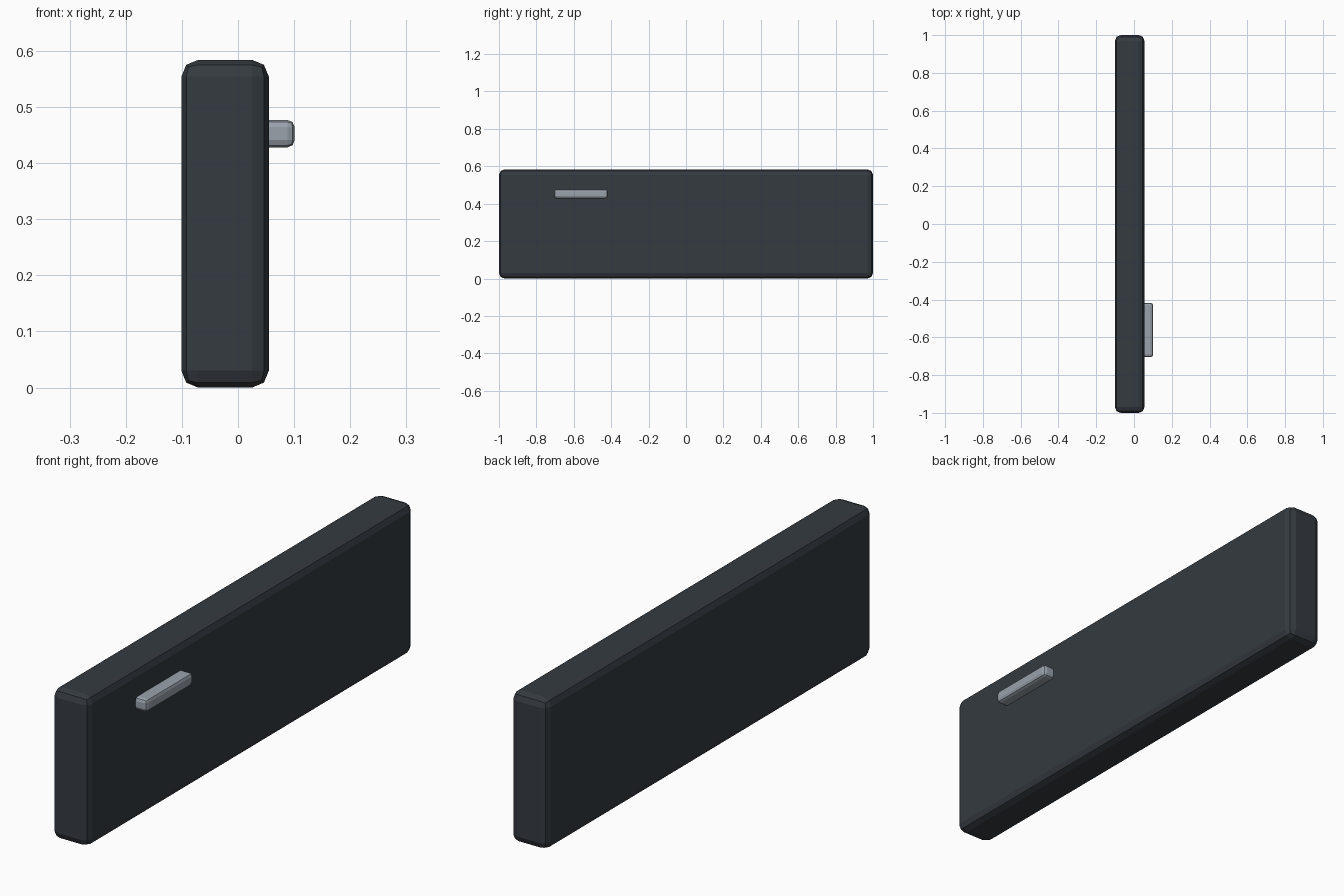
import bpy

if "Cube" in bpy.data.objects:
    bpy.data.objects.remove(bpy.data.objects["Cube"])


def material(name, rgb):
    mat = bpy.data.materials.new(name)
    mat.diffuse_color = (*rgb, 1)
    mat.use_nodes = True
    mat.node_tree.nodes["Principled BSDF"].inputs["Base Color"].default_value = mat.diffuse_color
    return mat


def rounded_box(name, lo, hi, bevel, mat):
    centre = [(a + b) / 2 for a, b in zip(lo, hi)]
    bpy.ops.mesh.primitive_cube_add(size=1, location=centre)
    ob = bpy.context.object
    ob.name = name
    ob.scale = [b - a for a, b in zip(lo, hi)]
    bpy.ops.object.transform_apply(location=False, rotation=False, scale=True)
    mod = ob.modifiers.new("Rounded edges", 'BEVEL')
    mod.width = bevel
    mod.segments = 2
    ob.data.materials.append(mat)
    return ob


dark = material("dark_panel", (0.035, 0.043, 0.052))
metal = material("grey_metal", (0.32, 0.36, 0.41))

# Door slab
rounded_box("door_panel", (-0.101, -1.0, 0.0), (0.055, 1.0, 0.584), 0.03, dark)

# Grip bar, its back sunk into the panel
rounded_box("door_handle", (0.035, -0.705, 0.428), (0.101, -0.418, 0.477), 0.013, metal)
